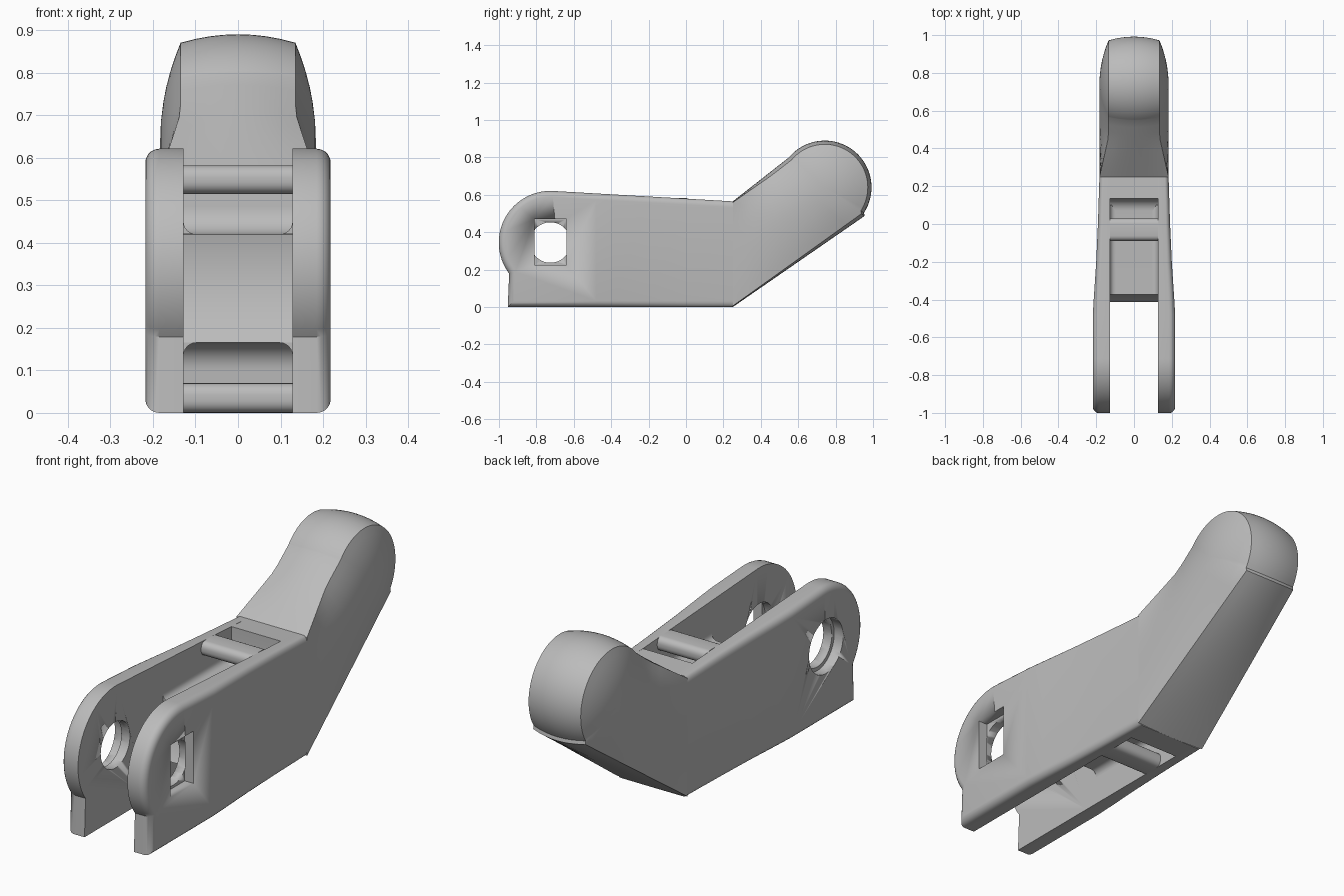
import bpy, bmesh, math

if "Cube" in bpy.data.objects:
    bpy.data.objects.remove(bpy.data.objects["Cube"])

grey = bpy.data.materials.new("plain_grey")
grey.use_nodes = True
COLOUR = (0.5, 0.5, 0.5, 1)
grey.diffuse_color = COLOUR
grey.node_tree.nodes["Principled BSDF"].inputs["Base Color"].default_value = COLOUR

PIVOT = (-0.725, 0.345)
BEND = 0.25          # y where the arm starts
INNER = 0.128        # inner face of the side plates
TOP = 0.565          # height at the bend


def finish(name, bm, angle=35):
    bmesh.ops.recalc_face_normals(bm, faces=bm.faces)
    mesh = bpy.data.meshes.new(name)
    bm.to_mesh(mesh)
    bm.free()
    mesh.materials.append(grey)
    obj = bpy.data.objects.new(name, mesh)
    bpy.context.collection.objects.link(obj)
    activate(obj)
    bpy.ops.object.shade_smooth_by_angle(angle=math.radians(angle))
    return obj


def activate(obj):
    bpy.ops.object.select_all(action='DESELECT')
    obj.select_set(True)
    bpy.context.view_layer.objects.active = obj


def arc(centre, radius, start, end, steps):
    angles = [math.radians(start + (end - start) * i / steps) for i in range(steps + 1)]
    return [(centre[0] + radius * math.cos(a), centre[1] + radius * math.sin(a)) for a in angles]


def prism(points, x0, x1):
    """Extrude a (y, z) outline along x."""
    bm = bmesh.new()
    face = bm.faces.new([bm.verts.new((x0, y, z)) for y, z in points])
    new = bmesh.ops.extrude_face_region(bm, geom=[face])["geom"]
    bmesh.ops.translate(bm, vec=(x1 - x0, 0, 0),
                        verts=[v for v in new if isinstance(v, bmesh.types.BMVert)])
    return bm


def cut(obj, points, x0, x1):
    cutter = finish("cutter", prism(points, x0, x1))
    cutter.hide_render = True
    activate(obj)
    mod = obj.modifiers.new("cut", 'BOOLEAN')
    mod.operation, mod.solver, mod.object = 'DIFFERENCE', 'EXACT', cutter
    bpy.ops.object.modifier_apply(modifier=mod.name)
    bpy.data.objects.remove(cutter)


# Side plates: rounded front lobe, rounded outer edge, tapering to the arm
TAPER = [(-0.48, 0.218), (-0.38, 0.212), (-0.2, 0.2), (0.0, 0.191), (BEND, 0.183)]


def half_width(y):
    if y <= TAPER[0][0]:
        return TAPER[0][1]
    for (ya, wa), (yb, wb) in zip(TAPER, TAPER[1:]):
        if y <= yb:
            return wa + (wb - wa) * (y - ya) / (yb - ya)
    return TAPER[-1][1]


def side_plate(name, side):
    outer = TAPER[0][1]
    outline = [(-0.953, 0), (BEND, 0), (BEND, TOP)] + arc(PIVOT, 0.276, 87, 217, 30)
    bm = prism(outline, INNER, outer)
    rim = [e for e in bm.edges
           if all(v.co.x > outer - 1e-4 for v in e.verts)
           and not all(v.co.y > BEND - 1e-4 for v in e.verts)]
    bmesh.ops.bevel(bm, geom=rim, offset=0.033, segments=5, profile=0.5, affect='EDGES')
    for y, _ in TAPER[:-1]:
        bmesh.ops.bisect_plane(bm, geom=bm.verts[:] + bm.edges[:] + bm.faces[:],
                               plane_co=(0, y, 0), plane_no=(0, 1, 0))
    for v in bm.verts:
        scale = (half_width(v.co.y) - INNER) / (outer - INNER)
        v.co.x = side * (INNER + (v.co.x - INNER) * scale)
    return finish(name, bm)


bore = arc(PIVOT, 0.108, 0, 354, 59)
left = side_plate("left_plate", 1)
cut(left, [(-0.81, 0.225), (-0.64, 0.225), (-0.64, 0.47), (-0.81, 0.47)], 0.172, 0.3)
cut(left, bore, 0.1, 0.173)
right = side_plate("right_plate", -1)
cut(right, bore, -0.3, -0.1)
cut(right, arc(PIVOT, 0.126, 0, 354, 59), -0.3, -0.172)

# Central web: concave front, strap slots curving out above and below
FLOOR, CEILING = 0.42, 0.165
front = arc(PIVOT, 0.36, -30, 12, 16)
web = front + arc((0.07, FLOOR + 0.065), 0.065, -90, 0, 8)
web += [(0.135, 0.571), (BEND, TOP), (BEND, 0), (0.135, 0)]
web += arc((0.07, CEILING - 0.065), 0.065, 0, 90, 8)
finish("central_web", prism(web, -INNER, INNER))

# Rounded slot corners
R = 0.03
for side in (-1, 1):
    for label, z, up, y0 in (("upper", FLOOR, 1, -0.373), ("lower", CEILING, -1, -0.413)):
        bm = bmesh.new()
        profile = [(INNER, 0)] + arc((INNER - R, R), R, 0, -90, 6)
        verts = [bm.verts.new((side * x, y0, z + up * h)) for x, h in profile]
        face = bm.faces.new(verts)
        new = bmesh.ops.extrude_face_region(bm, geom=[face])["geom"]
        bmesh.ops.translate(bm, vec=(0, 0.1 - y0, 0),
                            verts=[v for v in new if isinstance(v, bmesh.types.BMVert)])
        finish(f"{label}_slot_corner", bm)

# Cross bars in front of the slots
for name, z0, z1 in (("upper_bar", 0.515, 0.582), ("lower_bar", 0.0, 0.07)):
    bm = prism([(-0.09, z0), (0.03, z0), (0.03, z1), (-0.09, z1)], -INNER, INNER)
    long_edges = [e for e in bm.edges if abs(e.verts[0].co.x - e.verts[1].co.x) > 0.1]
    bmesh.ops.bevel(bm, geom=long_edges, offset=0.028, segments=5, profile=0.5, affect='EDGES')
    finish(name, bm)

# Arm with rounded head: barrel sides and a crowned rim, lofted in x
HEAD = (0.742, 0.64)
BASE = (BEND, TOP / 2)
STEPS = 8


def mix(a, b, t):
    return (a[0] + (b[0] - a[0]) * t, a[1] + (b[1] - a[1]) * t)


heel, corner, shoulder = (BEND, 0), (0.955, 0.487), (0.55, 0.8)
loop = []            # outline point, axis point, strength of the crown
for i in range(STEPS + 1):
    t = i / STEPS
    loop.append((mix(heel, corner, t), mix(BASE, HEAD, t), t))
for p in arc(HEAD, 0.25, -33, 139, 36):
    loop.append((p, HEAD, 1))
for i in range(STEPS, -1, -1):
    t = i / STEPS
    loop.append((mix((BEND, TOP), shoulder, t), mix(BASE, HEAD, t), min(1, t * 1.5)))

sides = [0, 0.2, 0.4, 0.55, 0.7, 0.85, 1]
crown = [0.75, 0.5, 0.25, 0, -0.25, -0.5, -0.75]
sections = [("side", k, 1) for k in sides] + [("crown", u, 1) for u in crown]
sections += [("side", k, -1) for k in reversed(sides)]

bm = bmesh.new()
rings = []
for kind, value, sign in sections:
    ring = []
    for p, axis, f in loop:
        rim, drop = 0.183 - 0.048 * f, 0.02 + 0.06 * f
        if kind == "side":
            x = sign * (0.183 - (0.183 - rim) * value ** 2)
            scale = value * (1 - drop)
        else:
            x, scale = rim * value, 1 - drop * value ** 2
        y, z = mix(axis, p, scale)
        ring.append(bm.verts.new((x, y, z)))
    rings.append(ring)
for a, b in zip(rings, rings[1:]):
    for i in range(len(loop) - 1):
        bm.faces.new((a[i], a[i + 1], b[i + 1], b[i]))
bmesh.ops.remove_doubles(bm, verts=bm.verts, dist=1e-5)
bmesh.ops.holes_fill(bm, edges=[e for e in bm.edges if e.is_boundary], sides=0)
finish("arm_and_head", bm, 30)
